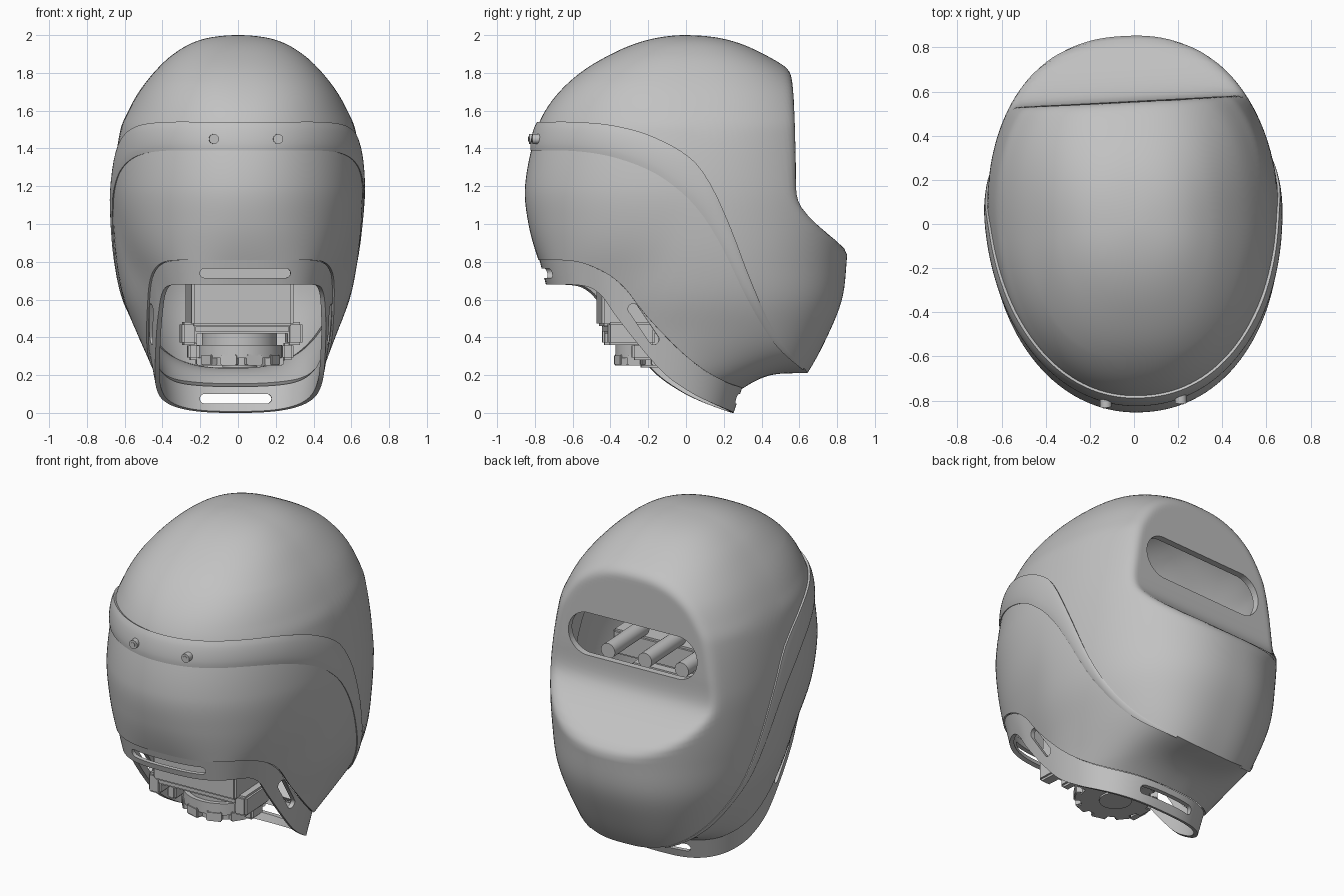
import bpy, bmesh, math
from mathutils import Matrix

if "Cube" in bpy.data.objects:
    bpy.data.objects.remove(bpy.data.objects["Cube"])

grey = bpy.data.materials.new("plain_grey")
grey.use_nodes = True
grey.diffuse_color = (0.54, 0.54, 0.54, 1)
grey.node_tree.nodes["Principled BSDF"].inputs["Base Color"].default_value = (0.54, 0.54, 0.54, 1)
parts = []


def curve(pts):
    """Smooth interpolation through (key, value) points, clamped at the ends."""
    pts = sorted(pts)
    n = len(pts)
    def slope(i):
        a, b = pts[max(i - 1, 0)], pts[min(i + 1, n - 1)]
        return (b[1] - a[1]) / (b[0] - a[0])
    m = [slope(i) for i in range(n)]
    def f(v):
        v = min(max(v, pts[0][0]), pts[-1][0])
        i = next(k for k in range(n - 1) if v <= pts[k + 1][0])
        (x0, y0), (x1, y1) = pts[i], pts[i + 1]
        h = x1 - x0
        t = (v - x0) / h
        return (y0 * (1 + 2 * t) * (1 - t) ** 2 + m[i] * h * t * (1 - t) ** 2
                + y1 * t * t * (3 - 2 * t) + m[i + 1] * h * t * t * (t - 1))
    return f


# Head sections: height, half width, front depth, back depth
SECTIONS = [(2, 0, 0, 0), (1.98, .18, .18, .2), (1.9, .34, .395, .41), (1.8, .445, .56, .57),
            (1.7, .522, .67, .67), (1.6, .578, .745, .73), (1.5, .62, .79, .77),
            (1.2, .66, .853, .835), (1, .66, .838, .86), (.8, .648, .79, .85),
            (.6, .615, .72, .825), (.4, .54, .6, .745), (.2, .45, .5, .635), (0, .37, .4, .48)]
width, front, back = [curve([(math.sqrt(2 - s[0]), s[k]) for s in SECTIONS]) for k in (1, 2, 3)]
# Recessed back wall and ramp: furthest y allowed at each height
recess = curve([(.8, .94), (.9, .8), (1, .67), (1.09, .585), (1.16, .56), (1.3, .557), (2, .55)])
# Seam lines in side profile: y, z
seam_top = curve([(-.8, 1.54), (-.6, 1.54), (-.4, 1.52), (-.2, 1.46), (0, 1.34), (.1, 1.2),
                  (.2, .98), (.3, .72), (.4, .5), (.5, .35), (.64, .21)])
seam_low = curve([(-.85, 1.39), (-.6, 1.385), (-.4, 1.35), (-.2, 1.27), (-.05, 1.16), (.05, 1.05),
                  (.15, .89), (.3, .59), (.45, .36), (.64, .2)])
collar_top = curve([(-.78, .81), (-.6, .8), (-.45, .74), (-.35, .66), (-.25, .53), (-.1, .37),
                    (0, .28), (.1, .21), (.2, .16), (.3, .13)])
collar_low = curve([(-.74, .68), (-.55, .67), (-.47, .62), (-.4, .52), (-.25, .33), (-.13, .2),
                    (0, .11), (.1, .06), (.25, 0)])
# Section squareness by height, behind and in front of the widest point
square_back = curve([(.2, 2.7), (.7, 2.3), (1.3, 2.3), (1.7, 2.45)])
square_front = curve([(.4, 2.3), (.8, 2.1), (1.5, 2.1), (1.75, 2.3)])


def sp(v, n):
    return math.copysign(abs(v) ** (2 / n), v)


def head(a, z, off=0):
    """Point on the head surface; angle 0 is the front, turning towards +x."""
    s = math.sqrt(max(2 - z, 0))
    ahead = math.cos(a) > 0
    n = (square_front if ahead else square_back)(z)
    y = -sp(math.cos(a), n) * ((front if ahead else back)(s) + off)
    cap, k = recess(z) + off, .045
    h = max(k - abs(y - cap), 0) / k
    y = min(y, cap) - h * h * k / 4
    return (sp(math.sin(a), n) * (width(s) + off), y, z)


def on_seam(a, line):
    lo, hi = .05, 1.9
    for _ in range(30):
        mid = (lo + hi) / 2
        if mid > line(head(a, mid)[1]):
            hi = mid
        else:
            lo = mid
    return lo


def ring(a, cy, ry, rx, n, line):
    y = cy - ry * sp(math.cos(a), n)
    return (rx * sp(math.sin(a), n), y, line(y))


def finish(name, bm):
    me = bpy.data.meshes.new(name)
    bm.to_mesh(me)
    bm.free()
    me.materials.append(grey)
    ob = bpy.data.objects.new(name, me)
    bpy.context.collection.objects.link(ob)
    parts.append(ob)
    return ob


def apply(ob, kind, **settings):
    mod = ob.modifiers.new(kind, kind)
    for key, val in settings.items():
        setattr(mod, key, val)
    bpy.context.view_layer.objects.active = ob
    bpy.ops.object.modifier_apply(modifier=mod.name)


def patch(name, fn, rows, thick, reach=math.pi, cols=144):
    """Shell panel from fn(angle, t), t running from top to bottom."""
    bm = bmesh.new()
    grid = [[bm.verts.new(fn(reach * (2 * i / cols - 1), j / rows)) for j in range(rows + 1)]
            for i in range(cols + 1)]
    for p, q in zip(grid, grid[1:]):
        for j in range(rows):
            bm.faces.new((p[j], p[j + 1], q[j + 1], q[j]))
    bmesh.ops.remove_doubles(bm, verts=bm.verts, dist=.0004)
    ob = finish(name, bm)
    apply(ob, "SOLIDIFY", thickness=thick, offset=-1)
    return ob


def box(name, lo, hi, bevel=.012):
    bm = bmesh.new()
    bmesh.ops.create_cube(bm, size=1)
    for v in bm.verts:
        v.co = [(l + h) / 2 + c * (h - l) for c, l, h in zip(v.co, lo, hi)]
    bmesh.ops.bevel(bm, geom=bm.edges[:], offset=bevel, segments=2, affect='EDGES')
    return finish(name, bm)


def rod(name, centre, radius, length, axis='Z', sides=32):
    turn = Matrix.Rotation(math.pi / 2, 4, 'X') if axis == 'Y' else Matrix()
    bm = bmesh.new()
    bmesh.ops.create_cone(bm, cap_ends=True, segments=sides, radius1=radius, radius2=radius,
                          depth=length, matrix=Matrix.Translation(centre) @ turn)
    return finish(name, bm)


def slot(ob, centre, length, height, depth, axis='Y', tilt=0):
    """Cut a round-ended slot through a panel along the given axis."""
    bm = bmesh.new()
    r = min(height, length) / 2
    loop = []
    for k in range(32):
        a = math.tau * (k + .5) / 32
        loop.append(bm.verts.new((math.copysign(length / 2 - r, math.cos(a)) + r * math.cos(a),
                                  -depth / 2, r * math.sin(a))))
    face = bm.faces.new(loop)
    new = bmesh.ops.extrude_face_region(bm, geom=[face])["geom"]
    bmesh.ops.translate(bm, verts=[v for v in new if isinstance(v, bmesh.types.BMVert)],
                        vec=(0, depth, 0))
    bmesh.ops.recalc_face_normals(bm, faces=bm.faces)
    m = Matrix.Rotation(tilt, 4, 'Y')
    if axis == 'X':
        m = Matrix.Rotation(math.pi / 2, 4, 'Z') @ m
    bm.transform(Matrix.Translation(centre) @ m)
    cutter = finish("slot_cutter", bm)
    parts.remove(cutter)
    cutter.hide_render = True
    apply(ob, "BOOLEAN", object=cutter, operation='DIFFERENCE', solver='EXACT')
    bpy.data.objects.remove(cutter)


# Upper shell, open seam at the bottom, rounded crown
def shell_point(a, t):
    low = on_seam(a, seam_top)
    return head(a, 2 - (2 - low) * t ** 1.6)


# Face panel, flaring in to the neck collar
def face_point(a, t):
    rear = ((1 - math.cos(a)) / 2) ** 2
    top, end = on_seam(a, seam_top), ring(a, -.24, .54, .495, 2.6, collar_top)
    p = head(a, top + (end[2] - top) * t ** (1 + 1.5 * rear ** 2))
    q = head(a, end[2])
    w = t ** (4 - 3.5 * rear)
    return [p[0] + w * (end[0] - q[0]), p[1] + w * (end[1] - q[1]), p[2]]


# Raised brow band that fades out towards the rear
def band_point(a, t):
    hi, lo = on_seam(a, seam_top), on_seam(a, seam_low)
    off = min(.018 + .01 * math.cos(a), (hi - lo) * .14)
    off *= .4 * (1 - t) + .6 * math.sin(math.pi * (.04 + .93 * t)) ** .5
    return head(a, hi + (lo - hi) * t, off)


# Neck collar, set just inside the face panel
def collar_point(a, t):
    p = ring(a, -.24, .535, .485, 2.6, collar_top)
    q = ring(a, -.245, .495, .45, 2.8, collar_low)
    return [u + t * (v - u) for u, v in zip(p, q)]


shell = patch("upper_shell", shell_point, 72, .04)
patch("face_panel", face_point, 36, .03)
patch("brow_band", band_point, 8, .03, reach=math.radians(155))
collar = patch("neck_collar", collar_point, 8, .025)

# Openings
slot(shell, (0, .56, 1.38), .84, .26, .3)
slot(collar, (0, -.75, .74), .48, .05, .4)
slot(collar, (0, .28, .075), .38, .05, .3)
slot(collar, (0, -.25, .47), .25, .055, 2, 'X', math.radians(56))

# Band screws
for sx in (-1, 1):
    rod("band_screw", (sx * .17, -.793, 1.45), .026, .06, 'Y')
    rod("screw_head", (sx * .17, -.802, 1.45), .015, .05, 'Y', 6)

# Pegs behind the rear window
for x in (-.24, 0, .24):
    rod("inner_peg", (x, .25, 1.24), .045, .36, 'Y')
box("inner_frame", (-.42, -.1, 1.05), (.42, .1, 1.2))

# Neck mechanism
box("core_housing", (-.27, -.46, .46), (.27, .15, 1.05))
box("core_plate", (-.26, -.43, .42), (.26, .13, .47))
for sx in (-1, 1):
    box("side_bracket", (sx * .28 - .04, -.43, .36), (sx * .28 + .04, -.18, .48))
    box("bracket_foot", (sx * .25 - .03, -.3, .28), (sx * .25 + .03, -.18, .37))
rod("neck_bearing", (0, -.15, .39), .2, .1)
rod("gear_disc", (0, -.15, .325), .225, .07, sides=48)
rod("gear_hub", (0, -.15, .26), .09, .04)
rod("gear_core", (0, -.15, .275), .195, .05, sides=48)
for k in range(10):
    tooth = box("gear_tooth", (.17, -.045, .25), (.23, .045, .31), .006)
    tooth.data.transform(Matrix.Translation((0, -.15, 0)) @ Matrix.Rotation(math.tau * k / 10, 4, 'Z'))

# Slight turn of the whole head, then shading
turn = Matrix.Rotation(math.radians(3), 4, 'Z')
bpy.ops.object.select_all(action='DESELECT')
for ob in parts:
    ob.data.transform(turn)
    ob.select_set(True)
bpy.context.view_layer.objects.active = shell
bpy.ops.object.shade_smooth_by_angle(angle=math.radians(35))
